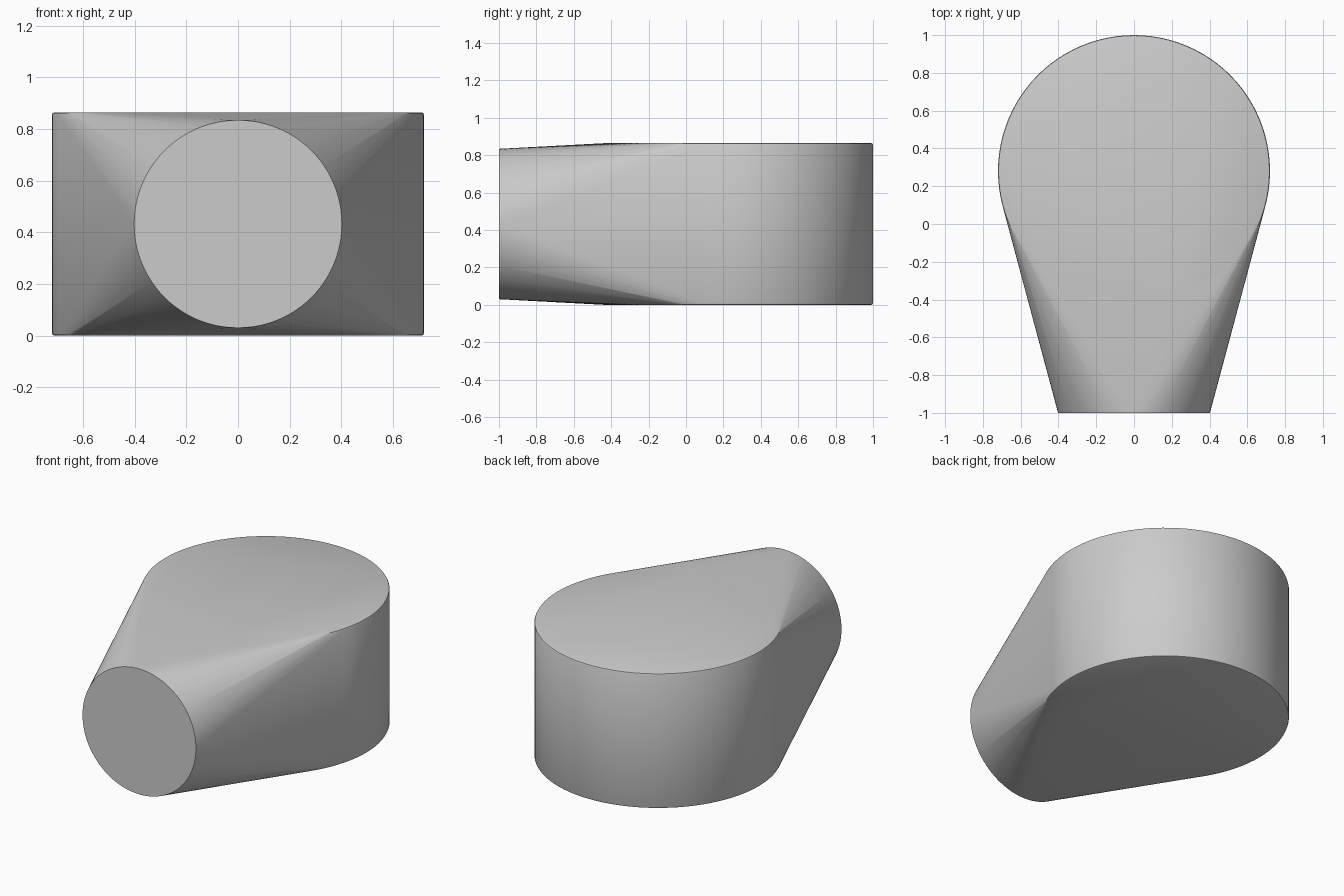
import bpy
import bmesh
from math import cos, sin, tau

cube = bpy.data.objects.get("Cube")
if cube:
    bpy.data.objects.remove(cube, do_unlink=True)

HEIGHT = 0.865
DRUM_RADIUS = 0.72
DRUM_Y = 0.28
MOUTH_RADIUS = 0.402
SOFT = 0.01      # rounding of the drum rims
SIDES = 96


def circle(radius):
    return [(radius * cos(tau * i / SIDES), radius * sin(tau * i / SIDES))
            for i in range(SIDES)]


bm = bmesh.new()

# Upright round drum with slightly softened rims
rims = [(DRUM_RADIUS - SOFT, 0), (DRUM_RADIUS - SOFT * 0.3, SOFT * 0.3),
        (DRUM_RADIUS, SOFT)]
for radius, inset in rims:
    for x, y in circle(radius):
        for z in (inset, HEIGHT - inset):
            bm.verts.new((x, DRUM_Y + y, z))

# Round flat mouth at the front
for x, z in circle(MOUTH_RADIUS):
    bm.verts.new((x, -1, HEIGHT / 2 + z))

# Skin stretched between drum and mouth
hull = bmesh.ops.convex_hull(bm, input=bm.verts)
loose = {g for g in hull["geom_interior"] + hull["geom_unused"]
         if isinstance(g, bmesh.types.BMVert)}
bmesh.ops.delete(bm, geom=list(loose), context="VERTS")
bmesh.ops.dissolve_limit(bm, angle_limit=0.001, verts=bm.verts, edges=bm.edges)
bmesh.ops.recalc_face_normals(bm, faces=bm.faces)

mesh = bpy.data.meshes.new("drum_to_mouth_body")
bm.to_mesh(mesh)
bm.free()
body = bpy.data.objects.new("drum_to_mouth_body", mesh)
bpy.context.collection.objects.link(body)

# Plain grey
grey = bpy.data.materials.new("light_grey")
grey.use_nodes = True
colour = (0.6, 0.6, 0.6, 1)
grey.diffuse_color = colour
grey.node_tree.nodes["Principled BSDF"].inputs["Base Color"].default_value = colour
mesh.materials.append(grey)

# Smooth sides, crisp rims
bpy.ops.object.select_all(action="DESELECT")
body.select_set(True)
bpy.context.view_layer.objects.active = body
bpy.ops.object.shade_smooth_by_angle(angle=0.5)
